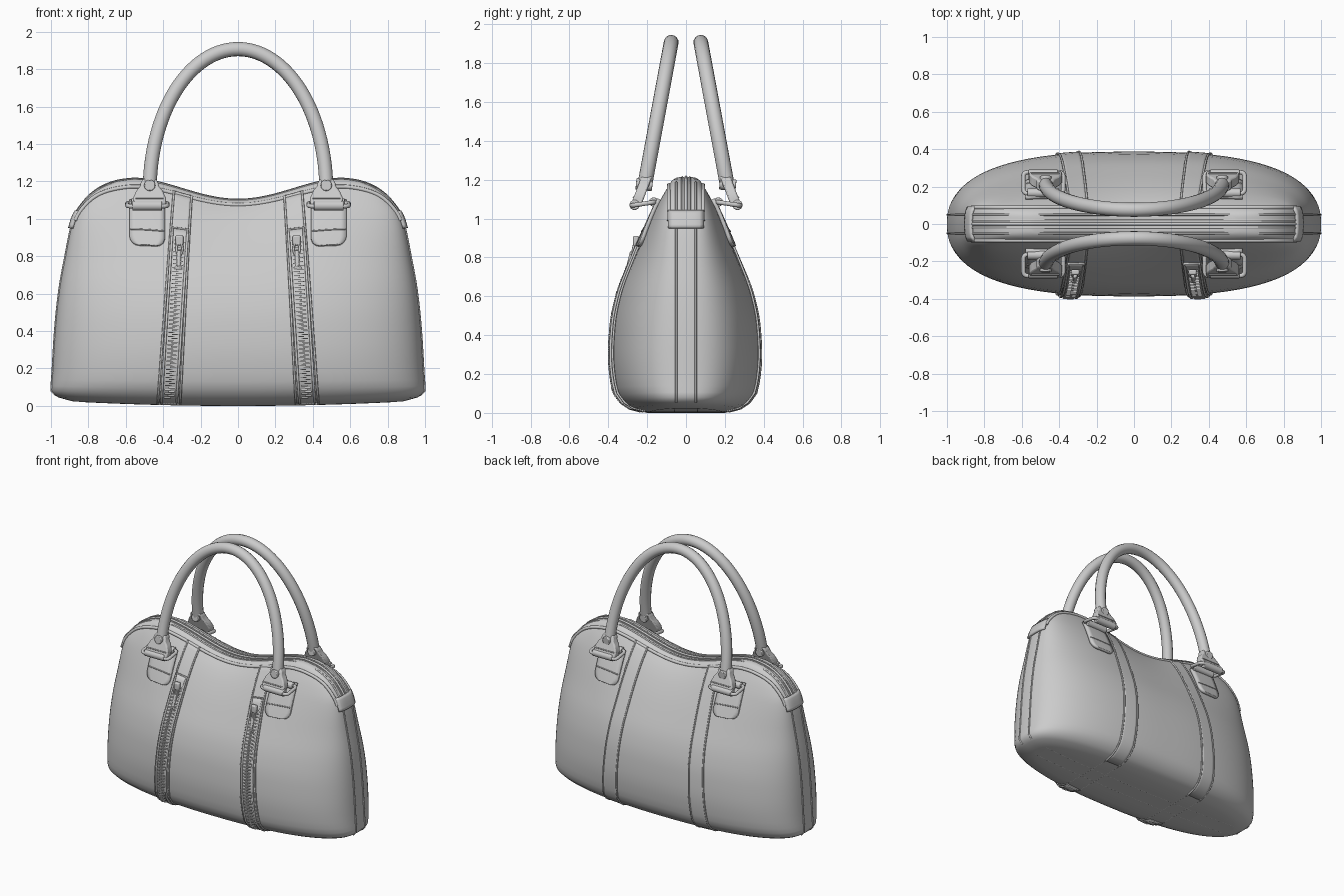
import bpy, bmesh, math
from mathutils import Vector, Matrix

if "Cube" in bpy.data.objects:
    bpy.data.objects.remove(bpy.data.objects["Cube"])

# ---- body shape: half width and half depth by height ----
WIDTH = [(0, .88), (.02, .96), (.06, 1.0), (.15, .995), (.4, .98), (.6, .96), (.8, .925),
         (1.0, .88), (1.1, .815), (1.16, .745), (1.2, .65), (1.215, .55)]
DEPTH = [(0, .2), (.02, .28), (.05, .325), (.12, .368), (.3, .387), (.45, .378), (.6, .348),
         (.8, .272), (1.0, .185), (1.1, .135), (1.16, .1), (1.2, .075), (1.215, .055)]
TOP = 1.215


def ev(t, z):
    """Smooth monotone interpolation of a profile."""
    sec = [(b[1] - a[1]) / (b[0] - a[0]) for a, b in zip(t, t[1:])]
    slope = [sec[0]] + [2 * a * b / (a + b) if a * b > 0 else 0 for a, b in zip(sec, sec[1:])] + [sec[-1]]
    z = min(max(z, t[0][0]), t[-1][0])
    i = max(k for k in range(len(sec)) if t[k][0] <= z)
    h = t[i + 1][0] - t[i][0]
    u = (z - t[i][0]) / h
    return (t[i][1] * (1 + 2 * u) * (1 - u) ** 2 + slope[i] * h * u * (1 - u) ** 2
            + t[i + 1][1] * u * u * (3 - 2 * u) + slope[i + 1] * h * u * u * (u - 1))


def power(z):
    return 2.6 + 3.4 * (z / 1.2) ** 6


def height(x, z):
    dip = .055 * (1 + math.cos(math.pi * x / .6)) if abs(x) < .6 else 0
    return z - dip * (z / 1.2) ** 4 + .03 * x * x * max(0, 1 - z / .2)


def depth(x, z):
    r = min(1, abs(x) / ev(WIDTH, z))
    return ev(DEPTH, z) * (1 - r ** power(z)) ** (1 / power(z))


def pos(x, z, side=-1, off=0):
    return Vector((x, side * (depth(x, z) + off), height(x, z)))


def steps(a, b, n):
    return [a + (b - a) * i / n for i in range(n + 1)]


def finish(name, bm, solid=0, bevel=0, angle=40):
    bmesh.ops.recalc_face_normals(bm, faces=bm.faces)
    me = bpy.data.meshes.new(name)
    bm.to_mesh(me)
    bm.free()
    ob = bpy.data.objects.new(name, me)
    bpy.context.collection.objects.link(ob)
    if solid:
        m = ob.modifiers.new("thickness", 'SOLIDIFY')
        m.thickness, m.offset = solid, 0
    if bevel:
        m = ob.modifiers.new("bevel", 'BEVEL')
        m.width, m.segments = bevel, 2
    bpy.ops.object.select_all(action='DESELECT')
    ob.select_set(True)
    bpy.context.view_layer.objects.active = ob
    bpy.ops.object.shade_smooth_by_angle(angle=math.radians(angle))
    return ob


def loft(name, rows, closed=False, **kw):
    bm = bmesh.new()
    vs = [[bm.verts.new(p) for p in r] for r in rows]
    for a, b in zip(vs, vs[1:]):
        for i in range(len(a) if closed else len(a) - 1):
            j = (i + 1) % len(a)
            bm.faces.new((a[i], a[j], b[j], b[i]))
    bmesh.ops.remove_doubles(bm, verts=bm.verts, dist=1e-5)
    return finish(name, bm, **kw)


def tube(name, pts, r, cyclic=False, res=2):
    cu = bpy.data.curves.new(name, 'CURVE')
    cu.dimensions, cu.bevel_depth, cu.bevel_resolution = '3D', r, res
    cu.use_fill_caps = True
    sp = cu.splines.new('POLY')
    sp.points.add(len(pts) - 1)
    for p, q in zip(sp.points, pts):
        p.co = (*q, 1)
    sp.use_cyclic_u, sp.use_smooth = cyclic, True
    ob = bpy.data.objects.new(name, cu)
    bpy.context.collection.objects.link(ob)
    return ob


def patch(name, center, half, zs, side, off, thick):
    """Panel lying on the body, between center(z) - half(z) and center(z) + half(z)."""
    return loft(name, [[pos(center(z) + u * half(z), z, side, off) for u in steps(-1, 1, 6)] for z in zs],
                solid=thick)


def rod(name, c, axis, r, length):
    bm = bmesh.new()
    rot = Vector(axis).to_track_quat('Z', 'Y').to_matrix().to_4x4()
    bmesh.ops.create_cone(bm, cap_ends=True, segments=20, radius1=r, radius2=r, depth=length,
                          matrix=Matrix.Translation(c) @ rot)
    return finish(name, bm, bevel=.005)


def boxes(name, items, bevel=0):
    bm = bmesh.new()
    for c, s in items:
        bmesh.ops.create_cube(bm, size=1, matrix=Matrix.Translation(c) @ Matrix.Diagonal((*s, 1)))
    return finish(name, bm, bevel=bevel)


# ---- bag body ----
def ring(z, ys=1):
    ts = steps(-math.pi / 2, math.pi / 2, 56)
    xs = [ev(WIDTH, z) * math.sin(t) for t in ts]
    return ([Vector((x, -depth(x, z) * ys, height(x, z))) for x in xs]
            + [Vector((x, depth(x, z) * ys, height(x, z))) for x in xs[-2:0:-1]])


levels = [0, .008, .02, .035, .06, .09, .13] + steps(.18, 1.0, 16) + steps(1.03, 1.15, 6) + [1.17, 1.185, 1.2, 1.209, TOP]
loft("bag_body", [ring(0, s) for s in (0, .5)] + [ring(z) for z in levels] + [ring(TOP, s) for s in (.5, 0)],
     closed=True, angle=50)


# ---- seams and piping running up the ends and over the top ----
def over_top(k, z0, side):
    ztop = max(z for z in steps(1.0, TOP, 200) if ev(DEPTH, z) > k * 1.03)
    right = []
    for z in steps(z0, ztop, 40):
        n = power(z)
        x = ev(WIDTH, z) * (1 - (k / ev(DEPTH, z)) ** n) ** (1 / n)
        right.append(Vector((x, side * k, height(x, z))))
    xe = right[-1].x
    mid = [Vector((x, side * k, height(x, ztop))) for x in steps(xe, -xe, 50)[1:-1]]
    return right + mid + [Vector((-p.x, p.y, p.z)) for p in reversed(right)]


for side in (-1, 1):
    tube("gusset_seam", over_top(.05, .03, side), .006)
    tube("zip_tape_edge", over_top(.02, .98, side), .005)
    tube("top_piping", over_top(.088, .99, side), .011)
    tube("base_seam", [(x, side * .06, height(x, 0) + .004) for x in steps(-.85, .85, 20)], .005)
tube("main_zip_teeth", over_top(0.0, 1.0, 1), .008)

# ---- end tabs closing the zip ----
for sx in (-1, 1):
    rows = []
    for z in steps(.95, 1.04, 5):
        n = power(z)
        rows.append([Vector((sx * (ev(WIDTH, z) * (1 - (abs(y) / ev(DEPTH, z)) ** n) ** (1 / n) + .006), y, z))
                     for y in steps(-.09, .09, 8)])
    loft("zip_end_tab", rows, solid=.016)

# ---- vertical trim strips, pockets and handle hardware ----
for sx in (-1, 1):
    def mid(z, sx=sx):
        return sx * (.37 - .063 * z)

    def half(z):
        return .06 - .011 * z

    for e in (-1, 1):
        x = mid(0) + e * half(0)
        tube("base_strip_seam", [(x, y, height(x, 0) + .004) for y in (-.2, 0, .2)], .005)

    for side in (-1, 1):
        zs = [.004, .02, .05, .1] + steps(.15, 1.19, 24)
        patch("trim_strip", mid, half, zs, side, .003, .008)
        for e in (-1, 1):
            tube("trim_seam", [pos(mid(z) + e * half(z), z, side, .006) for z in zs], .006)

        # strap stitched to the body, rounded at the bottom
        cx = sx * .485

        def strap_half(z):
            d = max(0, .91 - z)
            return .045 + math.sqrt(max(0, .05 ** 2 - d * d))

        zs = [.86, .863, .87, .88, .895] + steps(.91, 1.1, 6)
        patch("handle_strap", lambda z: cx, strap_half, zs, side, .01, .02)
        tube("strap_stitch", [pos(cx + u, .945, side, .021) for u in steps(-.09, .09, 4)], .004)

        # rounded rectangular metal ring with leather loops on both bars
        pts = []
        for qx, qy, a0 in ((.085, .255, 0), (-.085, .255, 90), (-.085, .185, 180), (.085, .185, 270)):
            for a in steps(a0, a0 + 90, 4):
                y = qy + .022 * math.sin(math.radians(a))
                pts.append((cx + qx + .022 * math.cos(math.radians(a)), side * y, 1.085 - (y - .16) * .15))
        tube("metal_ring", pts, .012, cyclic=True, res=3)
        rod("strap_loop", (cx, side * .166, 1.085), (1, 0, 0), .024, .17)
        rod("tab_loop", (cx, side * .265, 1.07), (1, 0, 0), .026, .16)

        # tapered handle tab with rivet
        prof = [(-.085, 1.06), (.085, 1.06), (.088, 1.11), (.07, 1.15)]
        prof += [(.05 * math.cos(a), 1.175 + .05 * math.sin(a)) for a in steps(0, math.pi, 10)]
        prof += [(-.07, 1.15), (-.088, 1.11)]
        bm = bmesh.new()
        f = bm.faces.new([bm.verts.new((cx - sx * .012 + x, side * (.18 + (1.2 - z) * .38), z)) for x, z in prof])
        ext = bmesh.ops.extrude_face_region(bm, geom=[f])
        bmesh.ops.translate(bm, vec=(0, side * .055, 0),
                            verts=[v for v in ext['geom'] if isinstance(v, bmesh.types.BMVert)])
        finish("handle_tab", bm, bevel=.008)
        rod("tab_rivet", (sx * .472, side * .215, 1.175), (0, 1, -.1), .03, .085)
        tube("tab_stitch", [(cx - sx * .012 + u, side * (.236 + .09 * .38), 1.11) for u in (-.075, 0, .075)], .004)

    # front zipped pocket: tape, frame, teeth, sliders and pulls
    zs = [.006, .02, .05, .1] + steps(.15, .97, 20)
    patch("pocket_zip_tape", mid, lambda z: .041, zs, -1, .01, .012)
    edge = [pos(mid(z) - .041, z, -1, .016) for z in zs] + [pos(mid(z) + .041, z, -1, .016) for z in reversed(zs)]
    tube("pocket_frame", edge, .007, cyclic=True)
    boxes("pocket_zip_teeth", [(pos(mid(z) + (.01 if i % 2 else -.01), z, -1, .018), (.034, .014, .007))
                               for i, z in enumerate(steps(.04, .9, 78))])
    top = pos(mid(.9), .9, -1, .03)
    low = top + Vector((sx * .006, -.035, -.135))
    boxes("zip_slider", [(top, (.042, .03, .055))], bevel=.008)
    tube("pull_link", [top + Vector((.016 * math.cos(a), -.016 - .008 * math.sin(-a), -.045 + .035 * math.sin(a)))
                       for a in steps(0, 2 * math.pi, 16)[:-1]], .006, cyclic=True)
    rod("pull_drop", (top + low) / 2 + Vector((0, -.012, -.03)), low - top, .012, .09)
    rod("pull_end", low + Vector((0, -.006, -.02)), (0, 1, .3), .024, .018)

# ---- two arched handles ----
for side in (-1, 1):
    pts = []
    for a in steps(.03, math.pi - .03, 56):
        z = 1.15 + .757 * math.sin(a)
        pts.append((.472 * math.cos(a), side * (.207 - (z - 1.2) * .185), z))
    tube("handle", pts, .038, res=5)
